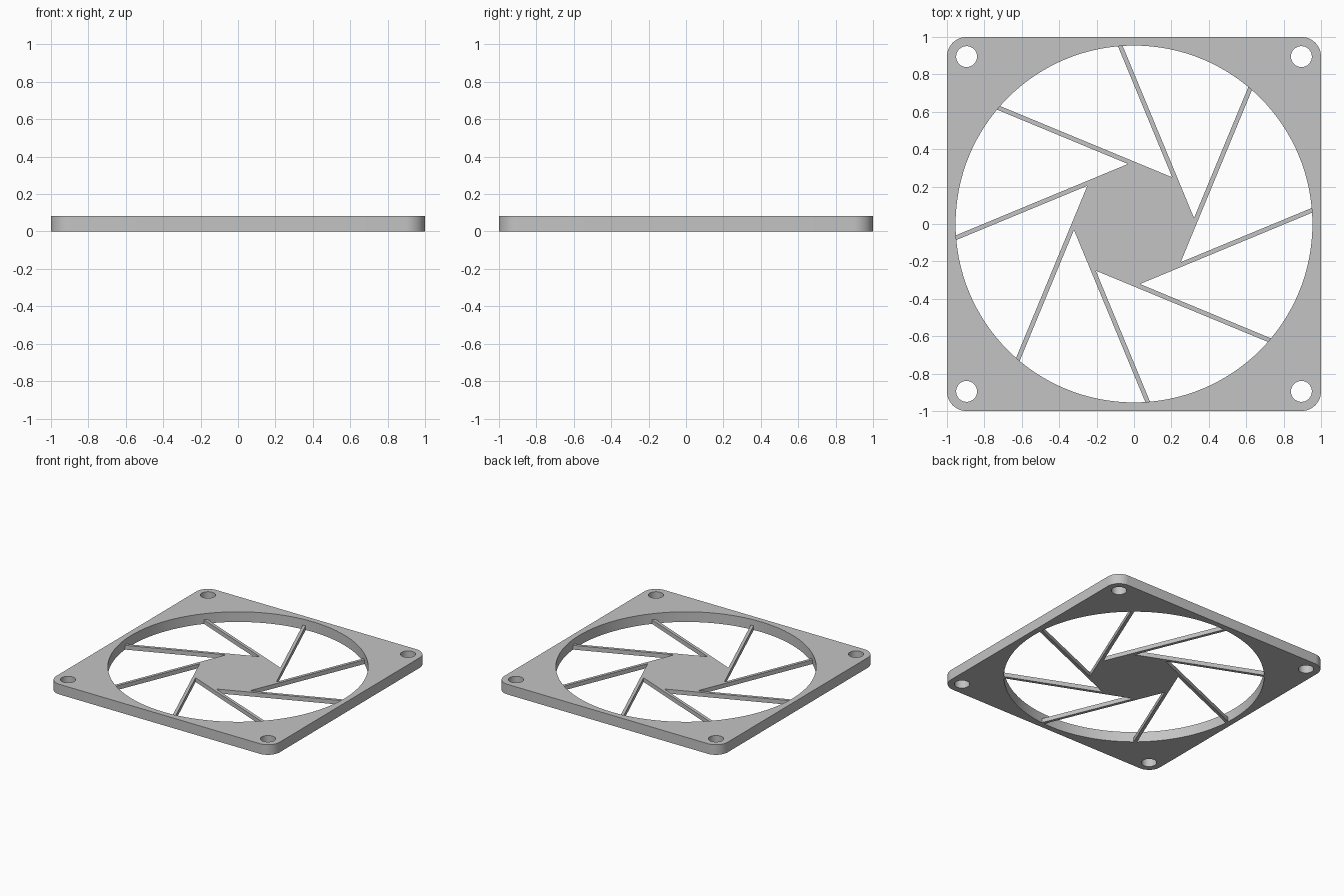
import bpy
import bmesh
from math import cos, sin, pi, radians, sqrt
from mathutils import Vector, Matrix

cube = bpy.data.objects.get("Cube")
if cube:
    bpy.data.objects.remove(cube, do_unlink=True)

HEIGHT = 0.082       # frame thickness
WEB_HEIGHT = 0.034   # hub and spokes thickness
BORE = 0.954         # radius of the large opening
SPOKES = 8

grey = bpy.data.materials.new("plain grey")
grey.use_nodes = True
grey.diffuse_color = (0.55, 0.55, 0.55, 1)
grey.node_tree.nodes["Principled BSDF"].inputs["Base Color"].default_value = (0.55, 0.55, 0.55, 1)


def arc(centre, radius, start, sweep, count):
    """Points along an arc, leaving out the end point."""
    return [Vector((centre[0] + radius * cos(start + sweep * i / count),
                    centre[1] + radius * sin(start + sweep * i / count)))
            for i in range(count)]


def prism(name, outlines, height):
    """Extrude a flat shape; outlines after the first are holes."""
    curve = bpy.data.curves.new(name, 'CURVE')
    curve.dimensions = '2D'
    curve.fill_mode = 'BOTH'
    curve.extrude = height / 2
    for points in outlines:
        spline = curve.splines.new('POLY')
        spline.points.add(len(points) - 1)
        for target, p in zip(spline.points, points):
            target.co = (p.x, p.y, 0, 1)
        spline.use_cyclic_u = True
    obj = bpy.data.objects.new(name, curve)
    bpy.context.collection.objects.link(obj)
    bpy.ops.object.select_all(action='DESELECT')
    obj.select_set(True)
    bpy.context.view_layer.objects.active = obj
    bpy.ops.object.convert(target='MESH')
    obj = bpy.context.object

    # Weld caps to walls and stand the part on the ground
    bm = bmesh.new()
    bm.from_mesh(obj.data)
    bmesh.ops.remove_doubles(bm, verts=bm.verts, dist=0.0001)
    bmesh.ops.recalc_face_normals(bm, faces=bm.faces)
    bmesh.ops.translate(bm, verts=bm.verts, vec=(0, 0, height / 2))
    bm.to_mesh(obj.data)
    bm.free()
    obj.data.materials.clear()
    obj.data.materials.append(grey)
    bpy.ops.object.shade_smooth_by_angle(angle=radians(30))
    return obj


# Square frame with rounded corners, a large bore and four screw holes
corners = [(1, 1), (-1, 1), (-1, -1), (1, -1)]
outer = []
for i, (sx, sy) in enumerate(corners):
    outer += arc((sx * 0.895, sy * 0.895), 0.105, i * pi / 2, pi / 2, 12)
    outer.append(Vector((sx * 0.895, sy * 0.895)) + 0.105 * Vector((cos((i + 1) * pi / 2), sin((i + 1) * pi / 2))))
holes = [arc((0, 0), BORE, 0, 2 * pi, 128)]
holes += [arc((sx * 0.895, sy * 0.895), 0.056, 0, 2 * pi, 32) for sx, sy in corners]
prism("frame", [outer] + holes, HEIGHT)

# Pinwheel hub: straight spokes running tangentially out to the bore
direction = Vector((cos(radians(67.5)), sin(radians(67.5))))
normal = Vector((direction.y, -direction.x))


def rim_point(offset):
    return normal * offset + direction * sqrt(BORE ** 2 - offset ** 2)


spoke = [rim_point(0.3085), rim_point(0.2845), Vector((0.321, 0.032))]
web = []
for i in range(SPOKES):
    turn = Matrix.Rotation(2 * pi * i / SPOKES, 2)
    web += [turn @ p for p in spoke]
prism("hub_and_spokes", [web], WEB_HEIGHT)
